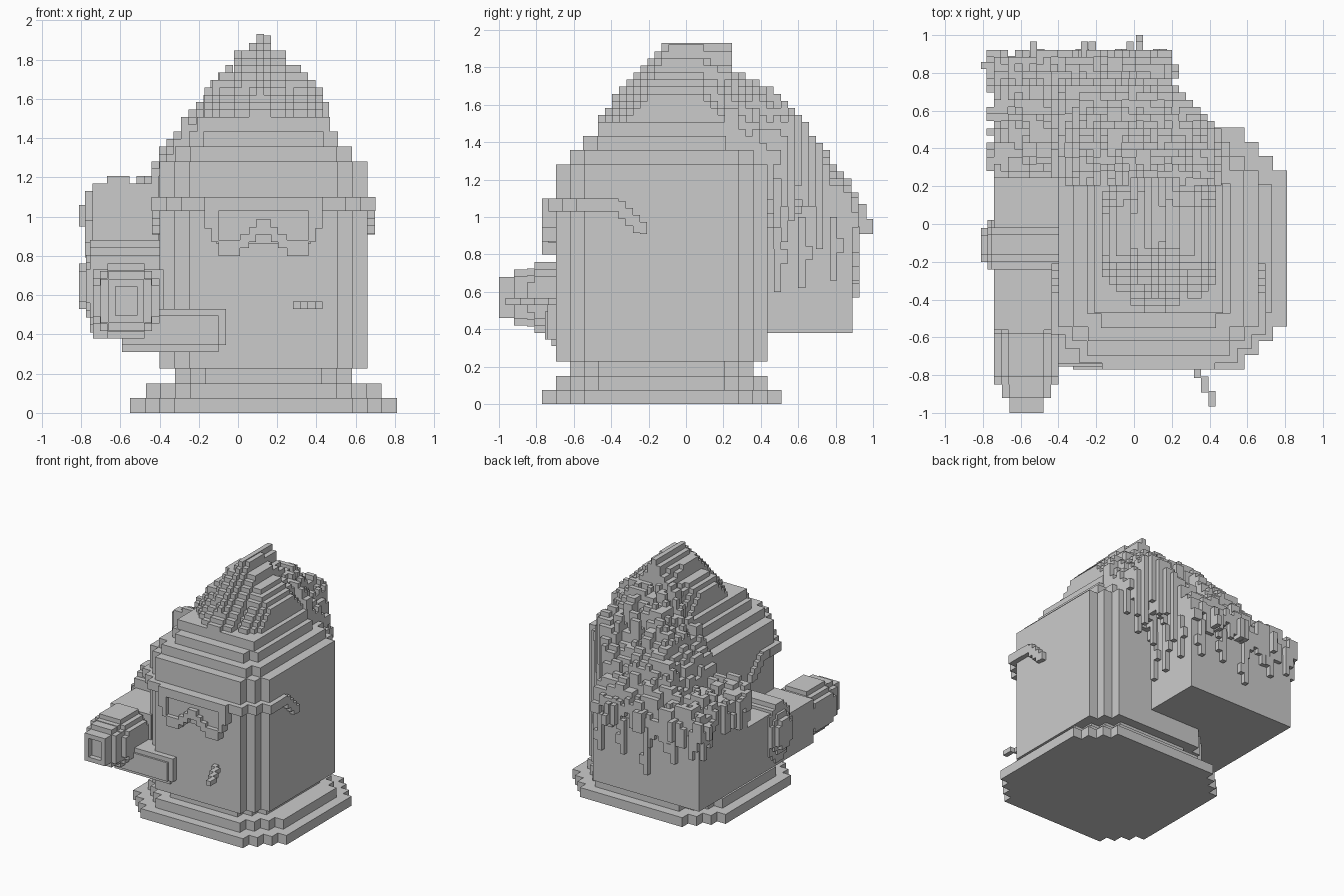
import bpy, bmesh, random
from mathutils import Matrix, Vector

if "Cube" in bpy.data.objects:
    bpy.data.objects.remove(bpy.data.objects["Cube"], do_unlink=True)

random.seed(4)
V = 0.0377          # voxel edge
CX, CY = 0.13, -0.13  # tower axis

grey = bpy.data.materials.new("stone grey")
grey.use_nodes = True
grey.diffuse_color = (0.6, 0.6, 0.6, 1)
grey.node_tree.nodes["Principled BSDF"].inputs["Base Color"].default_value = (0.6, 0.6, 0.6, 1)


def box(bm, x0, x1, y0, y1, z0, z1):
    size = Vector((x1 - x0, y1 - y0, z1 - z0))
    mid = Vector((x0 + x1, y0 + y1, z0 + z1)) / 2
    bmesh.ops.create_cube(bm, size=1, matrix=Matrix.Translation(mid) @ Matrix.Diagonal(size).to_4x4())


def stepped(bm, axis, ca, cb, ha, hb, lo, hi, steps=2, s=2 * V):
    """Prism along an axis whose four corners are cut into stairs."""
    for i in range(steps + 1):
        a, b = ha - i * s, hb - (steps - i) * s
        cross = [ca - a, ca + a, cb - b, cb + b]
        at = {"x": 0, "y": 2, "z": 4}[axis]
        box(bm, *(cross[:at] + [lo, hi] + cross[at:]))


def finish(bm, name):
    mesh = bpy.data.meshes.new(name)
    bm.to_mesh(mesh)
    bm.free()
    mesh.materials.append(grey)
    obj = bpy.data.objects.new(name, mesh)
    bpy.context.collection.objects.link(obj)


def lerp(points, t):
    for (a, u), (b, w) in zip(points, points[1:]):
        if t <= b:
            return u + (w - u) * max(0, t - a) / (b - a)
    return points[-1][1]


def snap(z):
    return round(z / V) * V


# Crown outline across x, shared by the hair and the growth behind it
crown = [(-0.78, 1.1), (-0.74, 1.18), (-0.45, 1.21), (-0.38, 1.37), (-0.2, 1.57), (-0.1, 1.72),
         (0, 1.83), (0.11, 1.93), (0.18, 1.89), (0.24, 1.82), (0.32, 1.77), (0.45, 1.64)]

# Plinth of two tiers and a neck
bm = bmesh.new()
stepped(bm, "z", CX, CY, 0.68, 0.64, 0, 2 * V, 3)
stepped(bm, "z", CX, CY, 0.60, 0.565, 2 * V, 4 * V, 3)
stepped(bm, "z", CX, CY, 0.45, 0.49, 4 * V, 6 * V)
finish(bm, "plinth")

# Tower body with stepped shoulders
bm = bmesh.new()
stepped(bm, "z", CX, CY, 0.53, 0.565, 6 * V, 34 * V)
for k, (hx, hy) in enumerate([(0.45, 0.49), (0.38, 0.42), (0.34, 0.34)]):
    stepped(bm, "z", CX, CY, hx, hy, (34 + 2 * k) * V, (36 + 2 * k) * V, 1 if k < 2 else 0)
finish(bm, "body")

# Ridged hair rising to a crest
bm = bmesh.new()
for i in range(16):
    x = -0.17 + i * V
    mx = x + V / 2
    streak = random.choice([0, V, 2 * V]) if i % 2 else 0
    for j in range(19):
        y = -0.47 + j * V
        my = y + V / 2
        h = lerp(crown, mx) - max(0, 1.05 * (-0.1 - my) - 0.3 * abs(mx - 0.12))
        h -= 0.9 * max(0, my - 0.06) * min(1, abs(mx - 0.12) / 0.25)
        if abs(mx - 0.12) > V:
            h -= streak
        h = snap(h) if h < 1.91 else 1.93
        if h > 1.51:
            box(bm, x, x + V, y, y + V, 1.47, h)
finish(bm, "hair")

# Goggle band wrapping the front, with hooked temples
bm = bmesh.new()
for i in range(3):
    hx, y0 = 0.57 - i * 2 * V, -0.735 + (2 - i) * 2 * V
    box(bm, CX - hx, CX + hx, y0, y0 + 0.15, 1.03, 1.10)
for side in (-1, 1):
    xa, xb = sorted((CX + side * 0.50, CX + side * 0.567))
    box(bm, xa, xb, -0.58, -0.36, 1.03, 1.10)
    for k in range(4):
        y = -0.36 + k * V
        box(bm, xa, xb, y, y + V, max(0.91, 0.99 - k * V), 1.085 - k * V)
finish(bm, "goggle_band")

# Goggle frame around a recessed lens pane
bm = bmesh.new()
box(bm, CX - 0.30, CX + 0.30, -0.77, -0.69, 1.03, 1.10)
box(bm, CX - 0.24, CX + 0.24, -0.735, -0.69, 0.86, 1.04)
box(bm, CX - V, CX + V, -0.77, -0.69, 0.91, 0.985)
for side in (-1, 1):
    for a, b, z0, z1 in [(0.23, 0.30, 0.94, 1.03), (0.23, 0.265, 0.87, 0.94), (0.12, 0.23, 0.80, 0.88),
                         (0.075, 0.12, 0.84, 0.91), (V, 0.075, 0.87, 0.945)]:
        xs = sorted((CX + side * a, CX + side * b))
        box(bm, xs[0], xs[1], -0.77, -0.69, z0, z1)
finish(bm, "goggle_frame")

# Slanted stub at the mouth
bm = bmesh.new()
for k in range(4):
    x, y = 0.28 + k * V, -0.74 - k * 2 * V
    box(bm, x, x + V, y, y + 2.2 * V if k else -0.69, 0.53, 0.53 + V)
finish(bm, "mouth_stub")

# Rear pack and the side arm that carries on from it
bm = bmesh.new()
box(bm, -0.74, 0.20, 0.28, 0.89, 0.38, 0.96)
finish(bm, "back_pack")
bm = bmesh.new()
box(bm, -0.74, -0.38, -0.15, 0.30, 0.38, 0.82)
box(bm, -0.74, -0.38, -0.56, -0.15, 0.38, 0.73)
finish(bm, "side_arm")

# Round hub on the side arm
bm = bmesh.new()
stepped(bm, "x", -0.11, 0.645, 0.13, 0.235, -0.755, -0.39, 2, V)
stepped(bm, "x", -0.11, 0.645, 0.13, 0.16, -0.775, -0.74, 2, V)
stepped(bm, "x", -0.11, 0.645, 0.09, 0.115, -0.81, -0.77, 1, V)
finish(bm, "arm_hub")

# Rounded barrel with a hollow square muzzle
bm = bmesh.new()
LX, LZ = -0.57, 0.57
stepped(bm, "y", LX, LZ, 0.17, 0.19, -0.81, -0.58, 2, V)
stepped(bm, "y", LX, LZ, 0.17, 0.155, -0.85, -0.55, 2, V)
stepped(bm, "y", LX, LZ, 0.13, 0.15, -0.92, -0.84, 1, V)
box(bm, LX - 0.09, LX + 0.09, -0.96, -0.91, LZ - 0.11, LZ + 0.11)
for side in (-1, 1):
    xs = sorted((LX + side * 0.055, LX + side * 0.09))
    box(bm, xs[0], xs[1], -1, -0.95, LZ - 0.11, LZ + 0.11)
    zs = sorted((LZ + side * 0.075, LZ + side * 0.11))
    box(bm, LX - 0.06, LX + 0.06, -1, -0.95, zs[0], zs[1])
finish(bm, "barrel")

# Bar crossing the front
bm = bmesh.new()
box(bm, -0.59, -0.10, -0.72, -0.55, 0.31, 0.53)
box(bm, -0.59, -0.06, -0.74, -0.69, 0.345, 0.53)
box(bm, -0.59, -0.10, -0.755, -0.73, 0.345, 0.495)
finish(bm, "front_bar")

# Shaggy growth spilling from the crown over the pack, in clumps
fall = [(0.2, 1.8), (0.39, 1.72), (0.54, 1.63), (0.7, 1.42), (0.89, 1.16), (1.0, 1.05)]
clumps = [[random.choice([0, 0, V, V, 2 * V, 3 * V]) for _ in range(20)] for _ in range(33)]
bm = bmesh.new()
for i in range(33):
    for j in range(20):
        x, y = -0.78 + i * V, 0.205 + j * V
        mx, my = x + V / 2, y + V / 2
        if mx < -0.38 and my < 0.26:
            continue
        on_pack = -0.74 < mx < 0.20 and my < 0.89
        on_body = -0.4 < mx < 0.45 and my < 0.43
        corner = mx > 0.20 and mx + my < 0.97
        fringe = not (on_pack or on_body or corner)
        gap = 0.2 if my > 0.89 else 0.4
        if fringe and (mx > 0.20 or my > 0.93 or random.random() < gap):
            continue
        # rounds off the back corner
        slump = 2.7 * min(0.25, my - 0.2) * max(0, mx - 0.1)
        h = min(lerp(fall, my), lerp(crown, mx) - slump)
        h = snap(h - clumps[(i + j // 3 % 2) // 2][j // 2] - random.choice([0, 0, 0, V]))
        low = 1.2 if on_body else 0.85
        if corner and not on_body:
            low = random.uniform(0.75, 1.2) + (mx - 0.2)
        if fringe:
            low = random.choice([0.8, 0.88, 0.92, 0.95, 0.99, 1.03])
            h = max(min(h, 1.17), low + 2 * V)
        if h > low:
            box(bm, x, x + V, y, y + V, snap(low), h)
finish(bm, "shaggy_growth")

# Long hanging strands and knots
bm = bmesh.new()
for x, z in [(-0.31, 0.57), (-0.1, 0.68), (-0.55, 0.72), (0.1, 0.66)]:
    box(bm, x, x + V, 0.87, 0.89 + V, z, 0.95)
    box(bm, x, x + 2 * V, 0.87, 0.89 + V, z + 2 * V, z + 4 * V)
for y, z in [(0.47, 0.6), (0.6, 0.62), (0.77, 0.66)]:
    box(bm, 0.18, 0.20 + V, y, y + V, z, 1.0)
    box(bm, 0.18, 0.20 + V, y, y + 2 * V, z + 4 * V, z + 6 * V)
for x in (-0.55, -0.28, -0.24, -0.04, 0.01):
    box(bm, x, x + V, 0.88, 0.965, 0.91, 1.07)
box(bm, 0.01, 0.01 + V, 0.9, 1.0, 0.91, 0.99)
box(bm, -0.81, -0.74, 0.82, 0.82 + V, 0.95, 1.06)
finish(bm, "hanging_strands")
